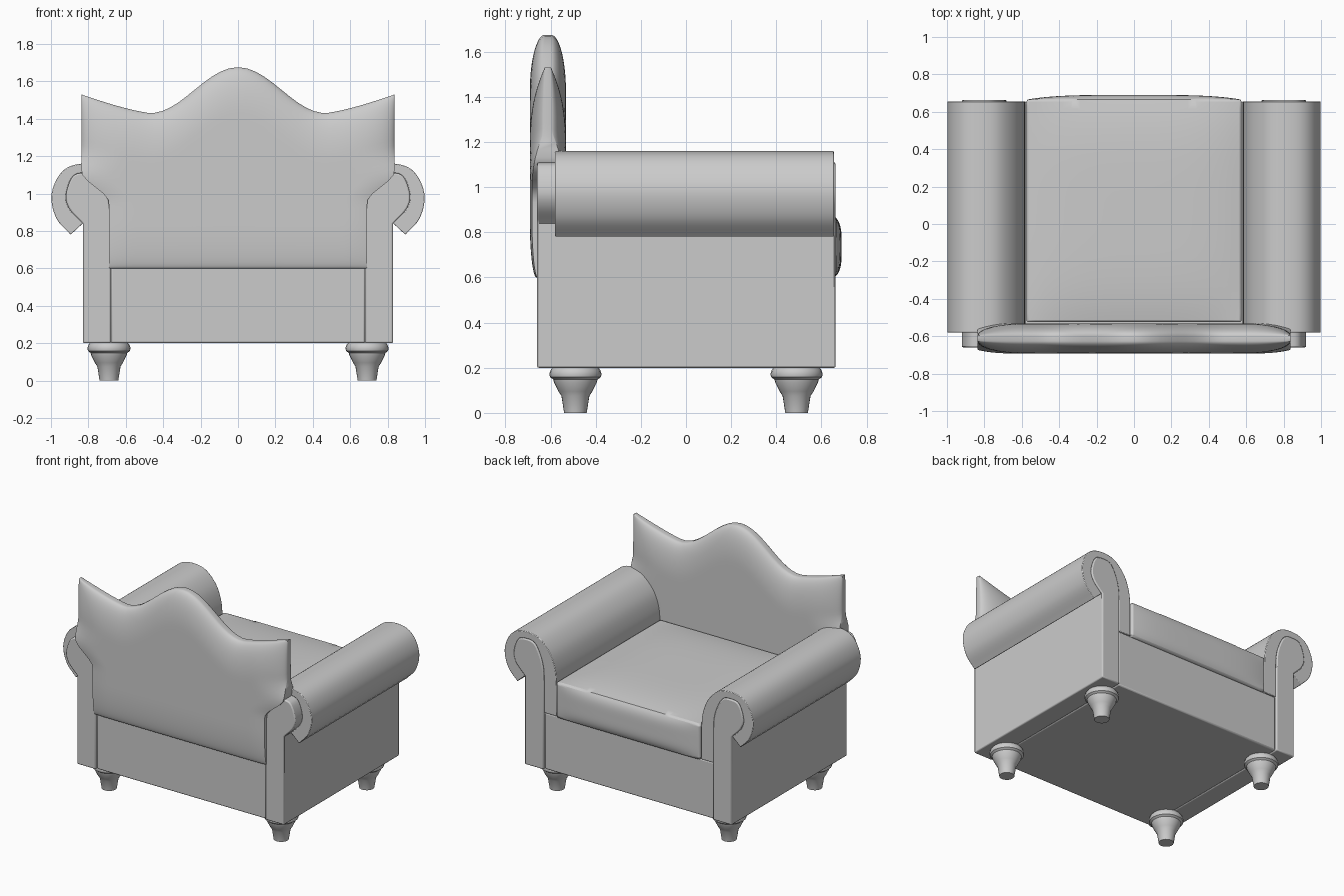
import bpy, bmesh, math
from mathutils import Vector

if "Cube" in bpy.data.objects:
    bpy.data.objects.remove(bpy.data.objects["Cube"])

fabric = bpy.data.materials.new("grey fabric")
fabric.use_nodes = True
GREY = (0.6, 0.6, 0.6, 1)
fabric.diffuse_color = GREY
fabric.node_tree.nodes["Principled BSDF"].inputs["Base Color"].default_value = GREY


def finish(name, bm, bevel=0.0, angle=35):
    bmesh.ops.recalc_face_normals(bm, faces=bm.faces)
    mesh = bpy.data.meshes.new(name)
    bm.to_mesh(mesh)
    bm.free()
    mesh.materials.append(fabric)
    ob = bpy.data.objects.new(name, mesh)
    bpy.context.collection.objects.link(ob)
    if bevel:
        mod = ob.modifiers.new("soft edges", "BEVEL")
        mod.width, mod.segments, mod.limit_method = bevel, 2, "ANGLE"
        mod.angle_limit = math.radians(50)
    bpy.ops.object.select_all(action="DESELECT")
    bpy.context.view_layer.objects.active = ob
    ob.select_set(True)
    bpy.ops.object.shade_smooth_by_angle(angle=math.radians(angle))


def box(name, lo, hi, bevel):
    bm = bmesh.new()
    bmesh.ops.create_cube(bm, size=1)
    for v in bm.verts:
        v.co = [a + (b - a) * (c + 0.5) for a, b, c in zip(lo, hi, v.co)]
    finish(name, bm, bevel)


def extrude(name, outline, y0, y1, side, bevel):
    """Extrude an x-z outline along y; side mirrors it."""
    bm = bmesh.new()
    face = bm.faces.new([bm.verts.new((side * x, y0, z)) for x, z in outline])
    ext = bmesh.ops.extrude_face_region(bm, geom=[face], use_keep_orig=True)
    verts = [g for g in ext["geom"] if isinstance(g, bmesh.types.BMVert)]
    bmesh.ops.translate(bm, vec=(0, y1 - y0, 0), verts=verts)
    finish(name, bm, bevel)


def smooth_path(pts, steps=5):
    """Catmull-Rom curve through the points."""
    p = [Vector(q) for q in pts]
    p = [2 * p[0] - p[1]] + p + [2 * p[-1] - p[-2]]
    out = []
    for a, b, c, d in zip(p, p[1:], p[2:], p[3:]):
        for i in range(steps):
            t = i / steps
            out.append(0.5 * (2 * b + (c - a) * t + (2 * a - 5 * b + 4 * c - d) * t * t
                              + (3 * b - a - 3 * c + d) * t ** 3))
    return out + [p[-2]]


def smoothstep(a, b, x):
    t = min(1, max(0, (x - a) / (b - a)))
    return t * t * (3 - 2 * t)


# Base frame
box("base", (-0.68, -0.65, 0.2), (0.68, 0.65, 0.61), 0.01)

# Arms: a scrolled inner panel wrapped by padded upholstery
panel_curve = smooth_path([(0.68, 0.83), (0.685, 0.93), (0.71, 1.02), (0.755, 1.095),
                           (0.82, 1.11), (0.885, 1.09), (0.92, 0.99), (0.9, 0.915), (0.83, 0.84)])
panel = [(0.68, 0.2)] + panel_curve + [(0.83, 0.2)]
pad_outer = [(0.58, 0.61)] + smooth_path([(0.58, 0.83), (0.59, 0.94), (0.63, 1.05), (0.71, 1.135),
             (0.8, 1.16), (0.9, 1.145), (0.965, 1.085), (0.998, 0.98), (0.97, 0.865), (0.895, 0.78)])
pad = pad_outer + panel_curve[::-1] + [(0.68, 0.61)]
for side, word in ((1, "left"), (-1, "right")):
    extrude(word + "_arm_panel", panel, -0.66, 0.663, side, 0.008)
    extrude(word + "_arm_padding", pad, -0.58, 0.655, side, 0.004)

# Seat cushion: a rounded box with puffed top and front
N = 24
bm = bmesh.new()
bmesh.ops.create_cube(bm, size=2)
bmesh.ops.subdivide_edges(bm, edges=bm.edges[:], cuts=N - 1, use_grid_fill=True)
for v in bm.verts:
    x, y, z = v.co
    puff = lambda a, b: (1 - a ** 4) * (1 - b ** 4)
    v.co = (0.575 * x,
            0.07 + 0.595 * y + (0.025 * puff(x, z) if y > 0.99 else 0),
            0.735 + 0.13 * z + (0.03 * puff(x, y) if z > 0.99 else 0))
finish("seat_cushion", bm, 0.012)


# Backrest: a pillow with a camel-back crest and flared upper corners
def crest(x):
    x = abs(x)
    if x < 0.47:
        return 1.43 + 0.245 * (0.5 + 0.5 * math.cos(math.pi * x / 0.47))
    return 1.43 + 0.1 * ((x - 0.47) / 0.37) ** 1.3


def rounding(d, reach):
    d = min(1, max(0, d / reach))
    return math.sqrt(d * (2 - d))


COLS, ROWS, BOTTOM = 56, 44, 0.6
bm = bmesh.new()
sheets = []
for sign in (-1, 1):
    sheet = []
    for j in range(ROWS + 1):
        row = []
        for i in range(COLS + 1):
            u = math.sin((2 * i / COLS - 1) * math.pi / 2)
            v = 0.5 - 0.5 * math.cos(math.pi * j / ROWS)
            z = BOTTOM + v * (crest(0.84 * u) - BOTTOM)
            half = 0.69 + 0.148 * smoothstep(0.95, 1.12, z)
            wing = smoothstep(1.0, 1.25, z)
            side_d = half * (1 - abs(u)) + 0.12 * (1 - wing)
            top_d = crest(0.84 * u) - z
            low = 0.55 + 0.45 * rounding(z - BOTTOM, 0.25)
            t = 0.014 + 0.066 * rounding(side_d, 0.25) * rounding(top_d, 0.25) * low
            row.append(bm.verts.new((half * u, -0.612 + sign * t, z)))
        sheet.append(row)
    sheets.append(sheet)
    for j in range(ROWS):
        for i in range(COLS):
            bm.faces.new((sheet[j][i], sheet[j][i + 1], sheet[j + 1][i + 1], sheet[j + 1][i]))
rim = [(0, i) for i in range(COLS)] + [(j, COLS) for j in range(ROWS)]
rim += [(ROWS, i) for i in range(COLS, 0, -1)] + [(j, 0) for j in range(ROWS, 0, -1)]
for (a, b), (c, d) in zip(rim, rim[1:] + rim[:1]):
    bm.faces.new((sheets[0][a][b], sheets[0][c][d], sheets[1][c][d], sheets[1][a][b]))
finish("backrest", bm, 0, 60)

# Turned feet
foot = [(0.05, 0), (0.062, 0.075), (0.075, 0.095), (0.095, 0.135), (0.098, 0.148),
        (0.112, 0.158), (0.116, 0.172), (0.11, 0.19), (0.1, 0.203)]
SIDES = 24
for sx, wx in ((1, "left"), (-1, "right")):
    for sy, wy in ((-1, "front"), (1, "back")):
        bm = bmesh.new()
        rings = []
        for r, z in foot:
            angles = [2 * math.pi * k / SIDES for k in range(SIDES)]
            rings.append([bm.verts.new((sx * 0.69 + r * math.cos(a), sy * 0.49 + r * math.sin(a), z))
                          for a in angles])
        for lo, hi in zip(rings, rings[1:]):
            for k in range(SIDES):
                n = (k + 1) % SIDES
                bm.faces.new((lo[k], lo[n], hi[n], hi[k]))
        bm.faces.new(rings[0])
        bm.faces.new(rings[-1])
        finish(f"{wy}_{wx}_foot", bm)
